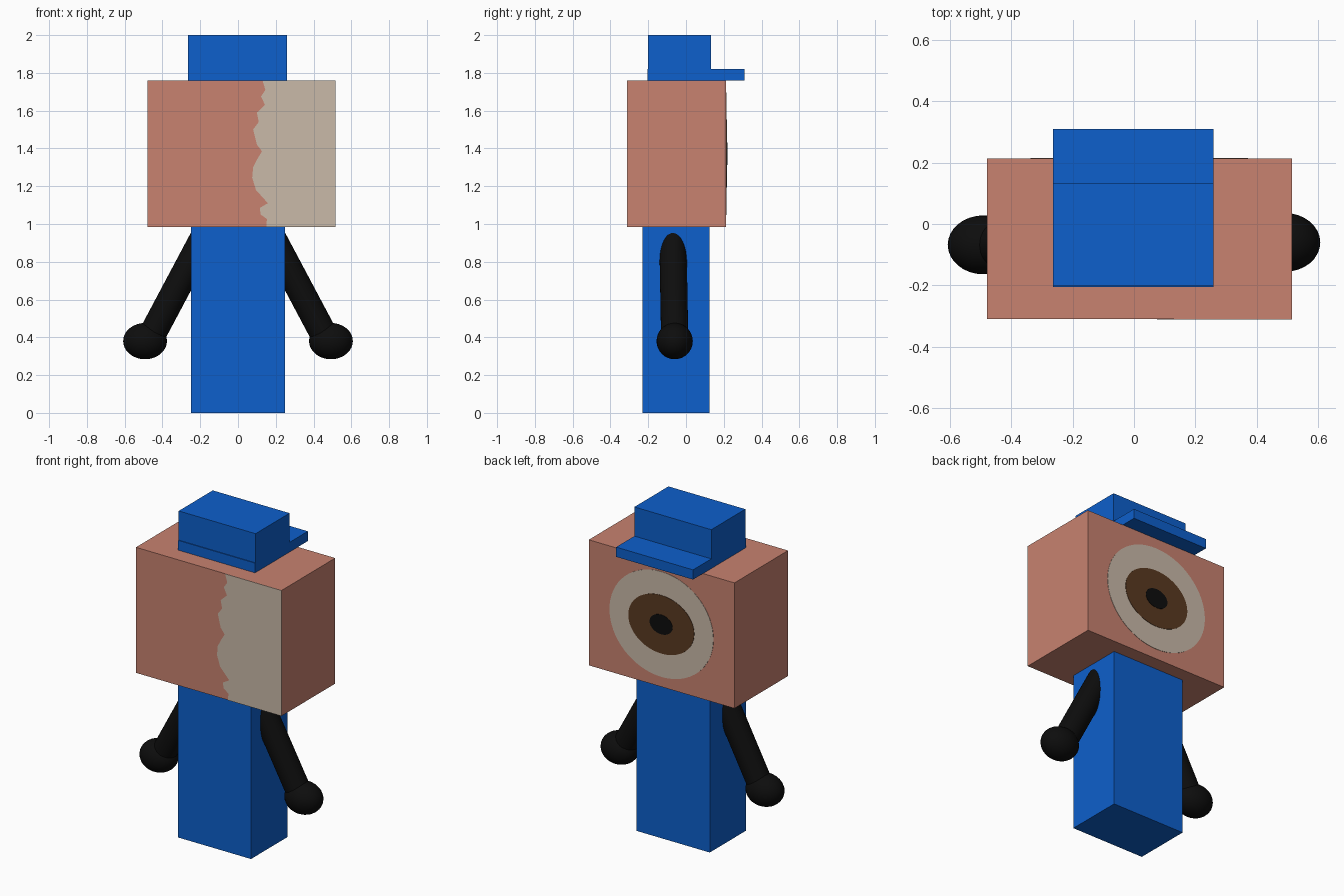
import bpy, bmesh, math
from mathutils import Vector

if "Cube" in bpy.data.objects:
    bpy.data.objects.remove(bpy.data.objects["Cube"])


def material(name, rgb):
    m = bpy.data.materials.new(name)
    m.diffuse_color = (*rgb, 1)
    m.use_nodes = True
    m.node_tree.nodes["Principled BSDF"].inputs["Base Color"].default_value = m.diffuse_color
    return m


BLUE = material("blue", (0.004, 0.115, 0.604))
SKIN = material("salmon", (0.578, 0.223, 0.162))
CREAM = material("cream", (0.591, 0.491, 0.397))
BROWN = material("brown", (0.102, 0.042, 0.015))
BLACK = material("black", (0.004, 0.004, 0.004))


def finish(bm, name, mat, smooth=False):
    bmesh.ops.recalc_face_normals(bm, faces=bm.faces)
    me = bpy.data.meshes.new(name)
    bm.to_mesh(me)
    bm.free()
    me.materials.append(mat)
    for p in me.polygons:
        p.use_smooth = smooth and len(p.vertices) < 5
    ob = bpy.data.objects.new(name, me)
    bpy.context.collection.objects.link(ob)
    return ob


def box(name, x, y, z, mat):
    bm = bmesh.new()
    bmesh.ops.create_cube(bm, size=1)
    for v in bm.verts:
        v.co = [a[0] + (c + 0.5) * (a[1] - a[0]) for a, c in zip((x, y, z), v.co)]
    return finish(bm, name, mat)


def plate(name, outline, y0, y1, mat):
    """Thin plate in the xz plane, from y0 to y1."""
    bm = bmesh.new()
    f = bm.faces.new([bm.verts.new((x, y0, z)) for x, z in outline])
    ext = bmesh.ops.extrude_face_region(bm, geom=[f], use_keep_orig=True)
    for v in ext["geom"]:
        if isinstance(v, bmesh.types.BMVert):
            v.co.y = y1
    return finish(bm, name, mat)


# Body, head and cap
box("body", (-0.25, 0.25), (-0.23, 0.125), (0, 0.985), BLUE)
box("head", (-0.48, 0.515), (-0.31, 0.213), (0.985, 1.76), SKIN)
box("cap_crown", (-0.265, 0.26), (-0.2, 0.132), (1.82, 2.0), BLUE)
box("cap_brim", (-0.265, 0.26), (-0.205, 0.31), (1.76, 1.82), BLUE)

# Ragged pale patch on the front of the head
edge = [(0.13, 1.76), (0.145, 1.71), (0.122, 1.675), (0.143, 1.63), (0.1, 1.59),
        (0.11, 1.54), (0.08, 1.5), (0.1, 1.42), (0.127, 1.385), (0.1, 1.34),
        (0.08, 1.3), (0.075, 1.245), (0.095, 1.18), (0.127, 1.145), (0.158, 1.11),
        (0.115, 1.085), (0.12, 1.05), (0.153, 1.027), (0.15, 0.985)]
plate("pale_patch", edge + [(0.515, 0.985), (0.515, 1.76)], -0.31, -0.312, CREAM)

# Big oval eye on the back of the head, as stacked plates
for name, rx, rz, t, mat in (("eye_white", 0.355, 0.325, 0.002, CREAM),
                             ("eye_iris", 0.225, 0.18, 0.004, BROWN),
                             ("eye_pupil", 0.078, 0.06, 0.006, BLACK)):
    oval = [(0.0175 + rx * math.cos(a), 1.372 + rz * math.sin(a))
            for a in (math.tau * i / 64 for i in range(64))]
    plate(name, oval, 0.213, 0.213 + t, mat)

# Arms and hands
for side, s, y in (("left", -1, -0.068), ("right", 1, -0.06)):
    top, end = Vector((s * 0.17, -0.07, 0.95)), Vector((s * 0.465, y, 0.395))
    d = end - top
    bm = bmesh.new()
    bmesh.ops.create_cone(bm, cap_ends=True, segments=32, radius1=0.072,
                          radius2=0.072, depth=d.length)
    bm.transform(d.to_track_quat("Z", "Y").to_matrix().to_4x4())
    bmesh.ops.translate(bm, verts=bm.verts, vec=(top + end) / 2)
    finish(bm, side + "_arm", BLACK, True)

    bm = bmesh.new()
    bmesh.ops.create_uvsphere(bm, u_segments=32, v_segments=16, radius=1)
    for v in bm.verts:
        v.co = (s * 0.492 + v.co.x * 0.116, y + v.co.y * 0.096, 0.38 + v.co.z * 0.096)
    finish(bm, side + "_hand", BLACK, True)
